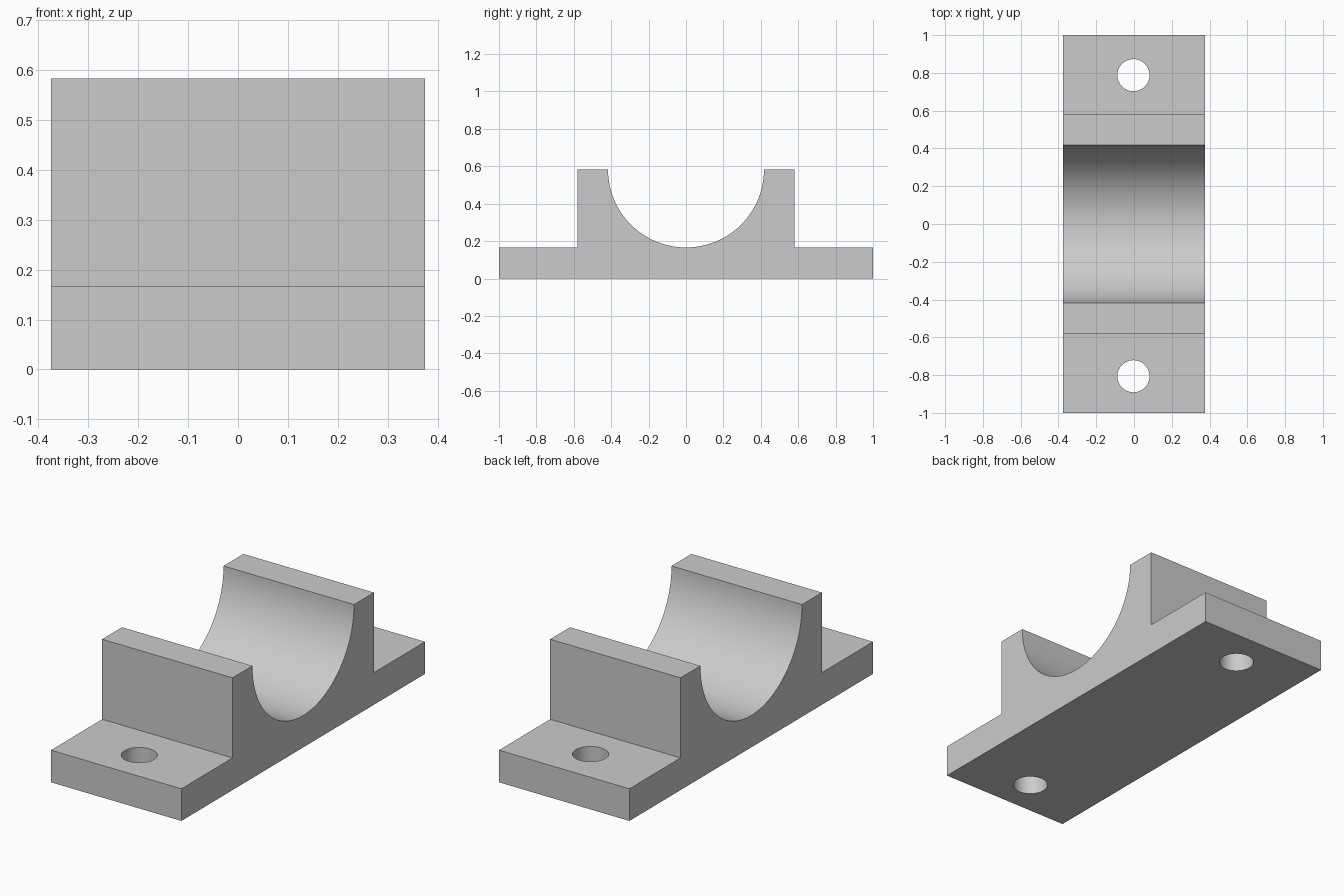
import bpy, bmesh, math
from mathutils import Matrix

cube = bpy.data.objects.get("Cube")
if cube:
    bpy.data.objects.remove(cube, do_unlink=True)

HALF_WIDTH, HALF_LENGTH = 0.375, 1.0
BASE_TOP, BLOCK_TOP = 0.167, 0.583
BLOCK_HALF, BORE_RADIUS = 0.58, 0.417
HOLE_RADIUS = 0.085
ARC_STEPS = 64

grey = bpy.data.materials.new("plain_grey")
grey.use_nodes = True
colour = (0.6, 0.6, 0.6, 1)
grey.diffuse_color = colour
grey.node_tree.nodes["Principled BSDF"].inputs["Base Color"].default_value = colour


def add_object(name, bm):
    bmesh.ops.recalc_face_normals(bm, faces=bm.faces)
    mesh = bpy.data.meshes.new(name)
    bm.to_mesh(mesh)
    bm.free()
    mesh.materials.append(grey)
    obj = bpy.data.objects.new(name, mesh)
    bpy.context.collection.objects.link(obj)
    return obj


# Saddle body: flanged profile with a half-round cradle, extruded along x
profile = [(-HALF_LENGTH, 0), (HALF_LENGTH, 0), (HALF_LENGTH, BASE_TOP),
           (BLOCK_HALF, BASE_TOP), (BLOCK_HALF, BLOCK_TOP)]
for i in range(ARC_STEPS + 1):
    a = math.pi * i / ARC_STEPS
    profile.append((BORE_RADIUS * math.cos(a), BLOCK_TOP - BORE_RADIUS * math.sin(a)))
profile += [(-BLOCK_HALF, BLOCK_TOP), (-BLOCK_HALF, BASE_TOP), (-HALF_LENGTH, BASE_TOP)]

bm = bmesh.new()
face = bm.faces.new([bm.verts.new((-HALF_WIDTH, y, z)) for y, z in profile])
extruded = bmesh.ops.extrude_face_region(bm, geom=[face])["geom"]
bmesh.ops.translate(bm, vec=(2 * HALF_WIDTH, 0, 0),
                    verts=[v for v in extruded if isinstance(v, bmesh.types.BMVert)])
body = add_object("bearing_saddle", bm)

# Bolt holes through both flanges
bm = bmesh.new()
for y in (-0.806, 0.788):
    bmesh.ops.create_cone(bm, cap_ends=True, segments=48, radius1=HOLE_RADIUS,
                          radius2=HOLE_RADIUS, depth=1,
                          matrix=Matrix.Translation((-0.003, y, BASE_TOP / 2)))
cutter = add_object("bolt_hole_cutter", bm)
cutter.hide_render = True

cut = body.modifiers.new("bolt_holes", "BOOLEAN")
cut.operation = "DIFFERENCE"
cut.solver = "EXACT"
cut.object = cutter

bpy.ops.object.select_all(action="DESELECT")
body.select_set(True)
bpy.context.view_layer.objects.active = body
bpy.ops.object.modifier_apply(modifier=cut.name)
bpy.data.objects.remove(cutter, do_unlink=True)
bpy.ops.object.shade_smooth_by_angle(angle=math.radians(30))
